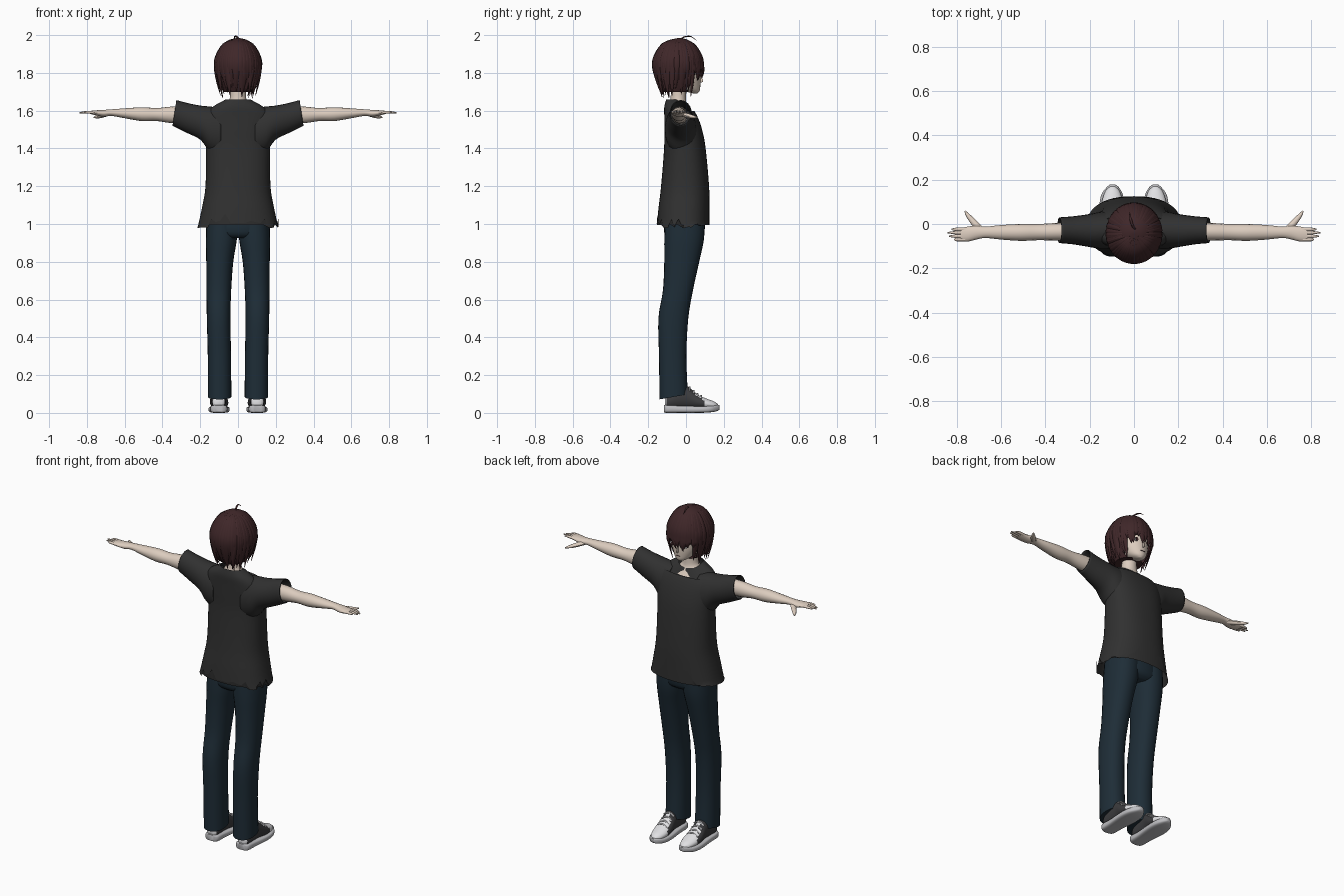
import bpy, bmesh, math, random
from mathutils import Vector

random.seed(4)
if "Cube" in bpy.data.objects:
    bpy.data.objects.remove(bpy.data.objects["Cube"])


def material(name, r, g, b):
    m = bpy.data.materials.new(name)
    m.use_nodes = True
    m.diffuse_color = (r, g, b, 1)
    m.node_tree.nodes["Principled BSDF"].inputs["Base Color"].default_value = (r, g, b, 1)
    return m


SKIN = material("skin", .72, .61, .52)
HAIR = material("dark brown hair", .05, .02, .022)
SHIRT = material("charcoal cloth", .03, .03, .03)
DENIM = material("dark blue denim", .013, .026, .038)
WHITE = material("white", .75, .75, .77)
GREY = material("dark grey canvas", .045, .045, .048)
SOLE = material("pale grey rubber", .5, .5, .52)


def smooth(keys, steps):
    """Catmull-Rom interpolation through tuples of numbers."""
    out = []
    for i in range(len(keys) - 1):
        k = [keys[max(0, i - 1)], keys[i], keys[i + 1], keys[min(len(keys) - 1, i + 2)]]
        for s in range(steps):
            t = s / steps
            out.append(tuple(b + .5 * t * (c - a + t * (2 * a - 5 * b + 4 * c - d + t * (3 * (b - c) + d - a)))
                             for a, b, c, d in zip(*k)))
    return out + [keys[-1]]


def skin_rings(bm, rings, caps=True):
    loops = [[bm.verts.new(p) for p in ring] for ring in rings]
    n = len(loops[0])
    for lo, hi in zip(loops, loops[1:]):
        for i in range(n):
            bm.faces.new((lo[i], lo[(i + 1) % n], hi[(i + 1) % n], hi[i]))
    if caps:
        bm.faces.new(loops[0])
        bm.faces.new(loops[-1])


def finish(name, bm, mats, mirror=False, rule=None, angle=50):
    bmesh.ops.recalc_face_normals(bm, faces=bm.faces)
    if rule:
        for f in bm.faces:
            f.material_index = rule(f)
    me = bpy.data.meshes.new(name)
    bm.to_mesh(me)
    bm.free()
    for m in mats:
        me.materials.append(m)
    ob = bpy.data.objects.new(name, me)
    bpy.context.collection.objects.link(ob)
    bpy.ops.object.select_all(action='DESELECT')
    ob.select_set(True)
    bpy.context.view_layer.objects.active = ob
    bpy.ops.object.shade_smooth_by_angle(angle=math.radians(angle))
    if mirror:
        ob.modifiers.new("Mirror", 'MIRROR').use_mirror_merge = False
    return ob


def loft(name, axis, keys, mats, n=24, steps=4, caps=True, power=1, warp=None, drop=None, **kw):
    """Rings along an axis; each key is (position, min, max, min, max)."""
    rings = []
    for t, a0, a1, b0, b1 in smooth(keys, steps):
        ring = []
        for i in range(n):
            w = 2 * math.pi * i / n
            c, s = (math.copysign(abs(f(w)) ** power, f(w)) for f in (math.cos, math.sin))
            p = [(a0 + a1 + (a1 - a0) * c) / 2, (b0 + b1 + (b1 - b0) * s) / 2]
            p.insert("xyz".index(axis), t)
            ring.append(warp(Vector(p)) if warp else Vector(p))
        rings.append(ring)
    bm = bmesh.new()
    skin_rings(bm, rings, caps)
    if drop:
        bmesh.ops.delete(bm, geom=[f for f in bm.faces if drop(f.calc_center_median())], context='FACES')
    return finish(name, bm, mats, **kw)


def tube(bm, path, side, n=6, steps=3):
    """Tapered strand; each path key is (x, y, z, width, thickness)."""
    pts = smooth(path, steps)
    rings = []
    for i, p in enumerate(pts):
        tan = Vector(pts[min(i + 1, len(pts) - 1)][:3]) - Vector(pts[max(i - 1, 0)][:3])
        up = side.cross(tan).normalized()
        rings.append([Vector(p[:3]) + side * p[3] * math.cos(2 * math.pi * k / n)
                      + up * p[4] * math.sin(2 * math.pi * k / n) for k in range(n)])
    skin_rings(bm, rings)


# Trousers: two legs and a hip section
def cuff(v):
    if v.z < .2:
        v.z += (v.y + .065) * .2 * (.2 - v.z) / .13
    return v


loft("trouser_leg", "z", [(.085, .035, .16, -.14, .01), (.3, .037, .16, -.143, .002), (.5, .04, .165, -.146, .012),
     (.65, .036, .167, -.122, .037), (.8, .025, .168, -.115, .07), (.92, .006, .17, -.115, .095),
     (1.03, .0, .165, -.11, .1)], [DENIM], mirror=True, warp=cuff, power=.9)
loft("trouser_hips", "z", [(.925, -.13, .13, -.09, .065), (.96, -.168, .168, -.117, .098),
     (1.08, -.16, .16, -.11, .1)], [DENIM])


# Shirt body with a torn hem and a collar dipping at the front
def tear(v):
    if v.z < .99:
        edge = .978 if abs(v.x) > .13 else 1.005
        v.z = edge + max(0, v.y) * .15 + random.choice((0, 0, .004, .012, .05))
    elif v.z > 1.6:
        v.z -= max(0, v.y + .05) * .5
    return v


loft("shirt_body", "z", [(.975, -.215, .215, -.155, .125), (1.08, -.192, .192, -.146, .125),
     (1.2, -.172, .172, -.132, .122), (1.4, -.17, .17, -.116, .104), (1.5, -.178, .178, -.115, .085),
     (1.57, -.178, .178, -.115, .06), (1.62, -.135, .135, -.115, .03), (1.658, -.068, .068, -.105, .005)],
     [SHIRT], n=48, caps=False, warp=tear, power=.85)


# Sleeves with slanted cuffs
def slant(v):
    v.x -= (v.z - 1.59) * .16 * max(0, (v.x - .2) / .14)
    return v


sleeve = loft("sleeve", "x", [(.09, -.11, .06, 1.36, 1.615), (.15, -.112, .055, 1.385, 1.622),
              (.2, -.104, .045, 1.447, 1.627), (.27, -.092, .035, 1.486, 1.64), (.336, -.086, .03, 1.52, 1.656)],
              [SHIRT], caps=False, warp=slant, mirror=True)
sleeve.modifiers.new("Cloth", 'SOLIDIFY').thickness = .005

# Arms and hands
loft("arm", "x", [(.2, -.075, .01, 1.53, 1.62), (.34, -.075, .005, 1.533, 1.622), (.43, -.073, .0, 1.545, 1.614),
     (.51, -.076, .0, 1.545, 1.618), (.6, -.07, -.005, 1.56, 1.612), (.67, -.063, -.012, 1.572, 1.607),
     (.71, -.07, -.008, 1.568, 1.604), (.75, -.079, -.012, 1.575, 1.602), (.782, -.076, -.018, 1.583, 1.599)],
     [SKIN], mirror=True, n=16)
bm = bmesh.new()
for y, tip in ((-.024, .822), (-.039, .84), (-.055, .835), (-.07, .81)):
    tube(bm, [(.76, y, 1.59, .0085, .008), (.8, y, 1.592, .008, .007), (tip, y, 1.589, .003, .003)],
         Vector((0, 1, 0)), n=8)
tube(bm, [(.69, -.03, 1.583, .016, .012), (.725, .01, 1.573, .014, .012), (.75, .04, 1.567, .009, .008),
          (.763, .059, 1.565, .003, .003)], Vector((.75, -.66, 0)), n=8)
finish("fingers", bm, [SKIN], mirror=True)

# Neck and head
loft("neck", "z", [(1.59, -.1, .1, -.1, .03), (1.625, -.065, .065, -.095, .008), (1.66, -.044, .044, -.082, .0),
     (1.75, -.042, .042, -.08, .0)], [SKIN])
loft("head", "z", [(1.692, -.012, .012, .035, .062), (1.705, -.038, .038, -.01, .072),
     (1.73, -.062, .062, -.07, .076), (1.77, -.082, .082, -.115, .078), (1.82, -.09, .09, -.13, .076),
     (1.88, -.09, .09, -.13, .07), (1.94, -.06, .06, -.09, .035)], [SKIN])
bm = bmesh.new()
tube(bm, [(0, .071, 1.785, .004, .004), (0, .08, 1.768, .006, .008), (0, .083, 1.757, .007, .009),
          (0, .074, 1.75, .004, .003)], Vector((1, 0, 0)))
finish("nose", bm, [SKIN])


# Eyes and mouth as thin plates on the face
def plate(name, x, y, z, w, h, mat, mirror):
    loft(name, "y", [(y - .006, x - w, x + w, z - h, z + h), (y, x - w, x + w, z - h, z + h)],
         [mat], n=16, steps=1, mirror=mirror)


plate("eye_white", .04, .0705, 1.792, .017, .011, WHITE, True)
plate("iris", .039, .0725, 1.792, .009, .011, HAIR, True)
plate("mouth", 0, .0775, 1.728, .014, .0015, HAIR, False)

# Hair cap, open over the face
loft("hair_cap", "z", [(1.7, -.075, .075, -.125, .03), (1.76, -.1, .1, -.155, .075), (1.83, -.116, .116, -.17, .085),
     (1.9, -.108, .108, -.157, .076), (1.95, -.08, .08, -.12, .045), (1.975, -.045, .045, -.078, .01),
     (1.985, -.006, .006, -.04, -.028)], [HAIR], n=32,
     drop=lambda c: c.z < 1.82 and c.y > .01)

# Hanging locks in two layers, short over the face and long elsewhere
bm = bmesh.new()
count = 30
for layer in range(2):
    for i in range(count):
        a = 2 * math.pi * (i + layer / 2) / count + random.uniform(-.05, .05)
        fringe = math.cos(a) > .62
        tip = random.uniform(1.755, 1.81) if fringe else random.uniform(1.668, 1.73) - .01 * layer
        end = .95 if fringe else random.uniform(.62, .8)
        wide = random.uniform(.013, .019)

        def spot(r, z, w, t, turn=0):
            return (math.sin(a + turn) * .122 * r, math.cos(a + turn) * .132 * r - .042, z, w, t)
        swirl = random.uniform(-.14, .14)
        tube(bm, [spot(.18, 1.978, .004, .003), spot(.62, 1.952, wide * .8, .006), spot(.93, 1.89, wide, .007),
                  spot(1, 1.835, wide, .007), spot((1 + end) / 2 + .03, (1.835 + tip) / 2, wide * .8, .006, swirl / 2),
                  spot(end, tip, .001, .001, swirl)], Vector((math.cos(a), -math.sin(a), 0)))
finish("hair_locks", bm, [HAIR])
bm = bmesh.new()
tube(bm, [(.01, -.03, 1.975, .006, .004), (-.005, -.01, 1.99, .006, .004), (-.016, .025, 1.993, .005, .003),
          (-.02, .055, 1.972, .001, .001)], Vector((1, 0, 0)))
finish("stray_lock", bm, [HAIR])

# Shoes: rubber sole, two-tone upper and laces
loft("shoe_sole", "y", [(-.117, .08, .125, .004, .04), (-.1, .058, .145, 0, .042), (-.03, .055, .148, 0, .038),
     (.07, .045, .156, 0, .036), (.13, .05, .148, .003, .038), (.165, .068, .124, .01, .042),
     (.178, .085, .108, .018, .04)], [SOLE], mirror=True, power=.55)
loft("shoe_upper", "y", [(-.112, .085, .12, .03, .075), (-.095, .066, .138, .02, .1), (-.03, .062, .142, .02, .145),
     (.01, .06, .143, .02, .14), (.06, .052, .149, .02, .098), (.11, .053, .143, .02, .075),
     (.15, .066, .128, .02, .06), (.17, .085, .108, .025, .045)], [GREY, WHITE], mirror=True,
     rule=lambda f: int(f.calc_center_median().y > .1 or f.calc_center_median().y < -.1
                        or (f.normal.z > .72 and f.calc_center_median().y > .02)))
bm = bmesh.new()
for y, z in ((.02, .136), (.04, .119), (.06, .102), (.08, .092)):
    tube(bm, [(.068, y, z - .016, .005, .004), (.1, y, z, .005, .004), (.133, y, z - .016, .005, .004)],
         Vector((0, 1, 0)))
finish("laces", bm, [WHITE], mirror=True)
